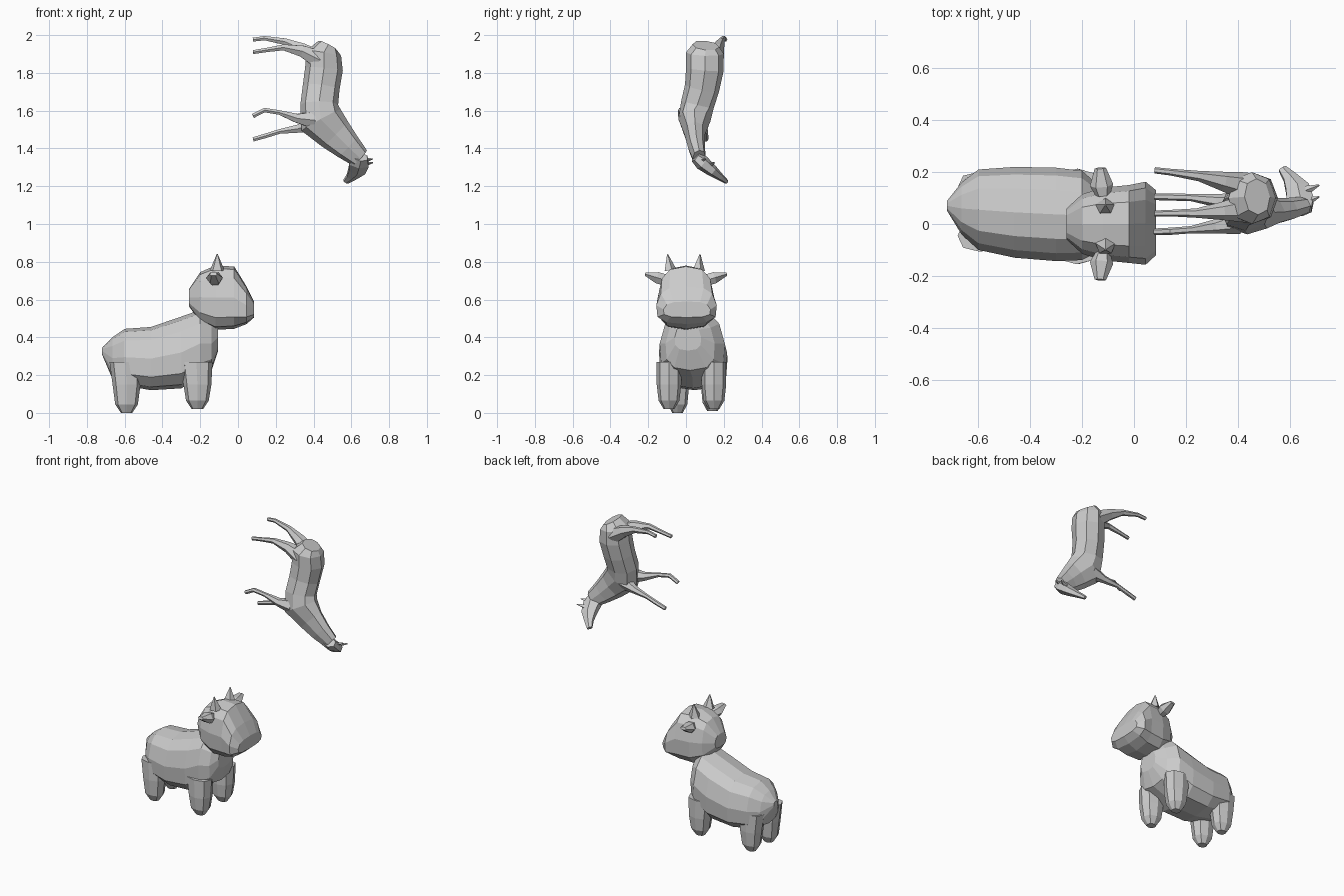
import bpy, bmesh, math
from mathutils import Vector


def loft(name, rings, n=8, side=(0, 1, 0), normal=None, square=2.0, taper=0.0):
    """Skin rings (x, y, z, half-size along side, half-size across) into a closed flat-faced form."""
    bm = bmesh.new()
    centres = [Vector(r[:3]) for r in rings]
    loops = []
    for i, r in enumerate(rings):
        a, b = centres[max(i - 1, 0)], centres[min(i + 1, len(rings) - 1)]
        t = Vector(normal) if normal else (b - a).normalized()
        s = Vector(side)
        s = (s - t * s.dot(t)).normalized()
        u = t.cross(s)
        loop = []
        for k in range(n):
            ang = 2 * math.pi * k / n
            c, d = math.cos(ang), math.sin(ang)
            c = math.copysign(abs(c) ** (2 / square), c)
            d = math.copysign(abs(d) ** (2 / square), d)
            p = centres[i] + s * (c * r[3] * (1 - taper * d)) + u * (d * r[4])
            loop.append(bm.verts.new(p))
        loops.append(loop)
    for p, q in zip(loops, loops[1:]):
        for k in range(n):
            m = (k + 1) % n
            bm.faces.new((p[k], p[m], q[m], q[k]))
    bm.faces.new(loops[0][::-1])
    bm.faces.new(loops[-1])
    bmesh.ops.recalc_face_normals(bm, faces=bm.faces)
    mesh = bpy.data.meshes.new(name)
    bm.to_mesh(mesh)
    bm.free()
    ob = bpy.data.objects.new(name, mesh)
    bpy.context.collection.objects.link(ob)
    return ob


def slab(x, y, low, high, half):
    """Upright ring at x spanning low..high."""
    return (x, y, (low + high) / 2, half, (high - low) / 2)


# Cow: body from tail to chest
loft("cow_body", [
    slab(-0.72, 0.07, 0.31, 0.345, 0.02), slab(-0.665, 0.06, 0.18, 0.40, 0.10),
    slab(-0.60, 0.055, 0.145, 0.445, 0.155), slab(-0.46, 0.045, 0.12, 0.455, 0.175),
    slab(-0.30, 0.037, 0.13, 0.51, 0.18), slab(-0.20, 0.033, 0.19, 0.545, 0.172),
    slab(-0.14, 0.022, 0.225, 0.51, 0.13), slab(-0.105, 0.01, 0.33, 0.47, 0.07),
], n=12, normal=(1, 0, 0), square=2.6, taper=0.12)

# Cow: head from back of skull to muzzle
loft("cow_head", [
    slab(-0.26, 0, 0.565, 0.655, 0.06), slab(-0.20, 0, 0.48, 0.745, 0.115),
    slab(-0.12, 0, 0.44, 0.78, 0.14), slab(-0.02, 0, 0.445, 0.775, 0.15),
    slab(0.045, 0.003, 0.47, 0.67, 0.16), slab(0.085, 0.005, 0.505, 0.59, 0.125),
], n=12, normal=(1, 0, 0), square=2.9, taper=0.1)

# Cow: ears and horns
for label, s in (("left", 1), ("right", -1)):
    loft("cow_ear_" + label, [
        (-0.12, 0.115 * s, 0.705, 0.03, 0.035), (-0.125, 0.15 * s, 0.715, 0.045, 0.035),
        (-0.13, 0.215 * s, 0.735, 0.022, 0.01)], n=6, side=(1, 0, 0))
    loft("cow_horn_" + label, [
        (-0.11, 0.075 * s - 0.01, 0.755, 0.035, 0.04),
        (-0.11, 0.086 * s - 0.012, 0.84, 0.003, 0.003)], n=5)

# Cow: stubby legs
for name, x, y, low, size in (
        ("front_right", -0.215, -0.09, 0.02, 1.0), ("front_left", -0.215, 0.148, 0.02, 1.0),
        ("hind_right", -0.59, -0.045, 0.0, 0.95), ("hind_left", -0.59, 0.14, 0.01, 0.95)):
    loft("cow_leg_" + name, [
        (x - 0.005, y, 0.27, 0.065 * size, 0.085), (x, y, 0.15, 0.065 * size, 0.074),
        (x, y, low + 0.045, 0.055 * size, 0.06), (x, y, low, 0.028, 0.03)],
        n=8, normal=(0, 0, -1), square=2.4)

# Horse, turned on end: body and neck from rump to poll
loft("horse_body", [
    (0.475, 0.105, 1.945, 0.07, 0.055), (0.455, 0.10, 1.905, 0.10, 0.092),
    (0.455, 0.10, 1.82, 0.10, 0.10), (0.44, 0.085, 1.72, 0.092, 0.098),
    (0.43, 0.06, 1.63, 0.088, 0.10), (0.44, 0.045, 1.55, 0.085, 0.118),
    (0.515, 0.047, 1.475, 0.055, 0.095), (0.58, 0.055, 1.41, 0.045, 0.075),
    (0.645, 0.07, 1.35, 0.035, 0.055)], n=8, square=2.2)

# Horse: head, turned to the back
loft("horse_head", [
    (0.65, 0.05, 1.355, 0.03, 0.04), (0.64, 0.085, 1.325, 0.04, 0.06),
    (0.63, 0.135, 1.285, 0.032, 0.052), (0.60, 0.18, 1.25, 0.02, 0.03),
    (0.572, 0.213, 1.225, 0.012, 0.018)], n=6, side=(0, 0.6, 0.8), square=2.2)

# Horse: ears
for label, dy, dz in (("left", 0.025, 0.0), ("right", -0.02, 0.02)):
    loft("horse_ear_" + label, [
        (0.665, 0.105 + dy, 1.315 + dz, 0.018, 0.014),
        (0.714, 0.125 + dy, 1.325 + dz, 0.003, 0.003)], n=4)

# Horse: legs from hoof to hip or shoulder
legs = {
    "hind_left": [(0.08, 0.207, 1.976, 0.012), (0.14, 0.20, 1.984, 0.013),
                  (0.25, 0.185, 1.965, 0.02), (0.34, 0.165, 1.925, 0.037), (0.43, 0.145, 1.87, 0.055)],
    "hind_right": [(0.08, 0.04, 1.91, 0.012), (0.15, 0.042, 1.921, 0.013),
                   (0.24, 0.042, 1.935, 0.018), (0.34, 0.05, 1.915, 0.035), (0.43, 0.06, 1.87, 0.055)],
    "front_right": [(0.08, -0.03, 1.572, 0.013), (0.14, -0.028, 1.603, 0.014),
                    (0.22, -0.022, 1.59, 0.014), (0.31, -0.01, 1.56, 0.027), (0.40, 0.01, 1.55, 0.05)],
    "front_left": [(0.08, 0.105, 1.448, 0.013), (0.15, 0.104, 1.468, 0.014),
                   (0.22, 0.102, 1.49, 0.014), (0.32, 0.09, 1.505, 0.025), (0.41, 0.075, 1.53, 0.05)],
}
for name, path in legs.items():
    loft("horse_leg_" + name, [p + (p[3],) for p in path], n=6)
